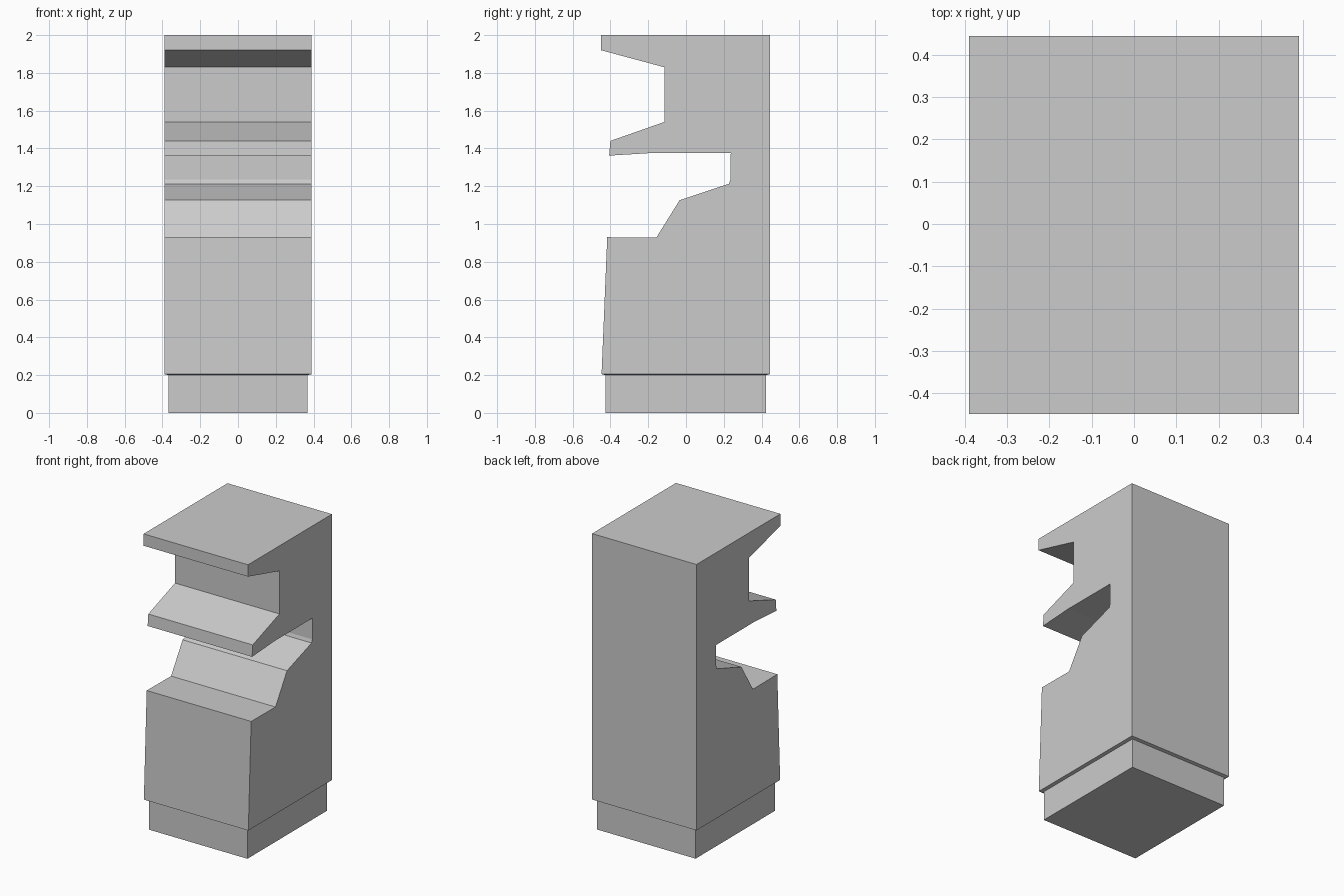
import bpy
import bmesh
from mathutils import Vector

if "Cube" in bpy.data.objects:
    bpy.data.objects.remove(bpy.data.objects["Cube"])

HALF_WIDTH = 0.39

# Side profile of the cabinet (y, z), from the bottom back going round the front
profile = [
    (0.445, 0.205), (0.445, 2.0),
    (-0.45, 2.0), (-0.45, 1.92),                     # top hood
    (-0.115, 1.83), (-0.115, 1.54),                  # upper recess
    (-0.40, 1.44), (-0.407, 1.362),                  # middle shelf lip
    (-0.165, 1.377), (0.237, 1.377),                 # shelf underside
    (0.235, 1.235), (0.228, 1.213),                  # lower recess back
    (-0.034, 1.126), (-0.157, 0.928),                # sloped panel
    (-0.417, 0.93), (-0.447, 0.205),                 # ledge and front
]

bm = bmesh.new()

# Cabinet body: extrude the profile across the width
side = bm.faces.new([bm.verts.new((-HALF_WIDTH, y, z)) for y, z in profile])
ext = bmesh.ops.extrude_face_region(bm, geom=[side], use_keep_orig=True)
verts = [g for g in ext["geom"] if isinstance(g, bmesh.types.BMVert)]
bmesh.ops.translate(bm, verts=verts, vec=(2 * HALF_WIDTH, 0, 0))
bmesh.ops.recalc_face_normals(bm, faces=bm.faces)

# Plinth: inset the underside, then extrude it down to the floor
bottom = min(bm.faces, key=lambda f: f.calc_center_median().z)
bmesh.ops.inset_region(bm, faces=[bottom], thickness=0.022, use_even_offset=True)
for v in bottom.verts:
    v.co.z = 0.2
plinth = bmesh.ops.extrude_discrete_faces(bm, faces=[bottom])["faces"][0]
bmesh.ops.translate(bm, verts=plinth.verts, vec=Vector((0, 0, -0.2)))
bmesh.ops.recalc_face_normals(bm, faces=bm.faces)

mesh = bpy.data.meshes.new("cabinet")
bm.to_mesh(mesh)
bm.free()
cabinet = bpy.data.objects.new("cabinet", mesh)
bpy.context.collection.objects.link(cabinet)
